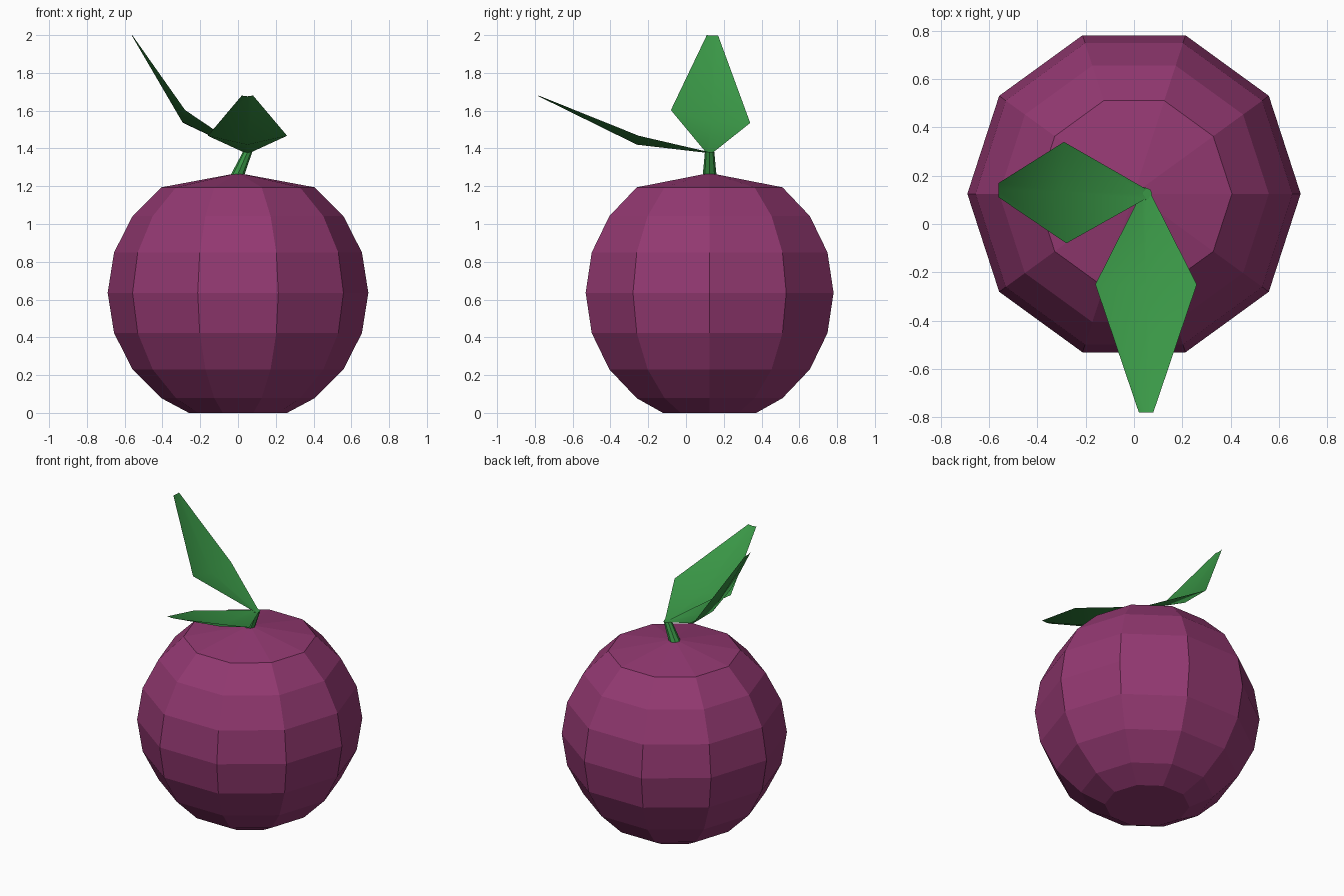
import bpy, math
from mathutils import Vector

if "Cube" in bpy.data.objects:
    bpy.data.objects.remove(bpy.data.objects["Cube"])


def material(name, rgb):
    m = bpy.data.materials.new(name)
    m.diffuse_color = (*rgb, 1)
    m.use_nodes = True
    m.node_tree.nodes["Principled BSDF"].inputs["Base Color"].default_value = m.diffuse_color
    return m


PURPLE = material("plum_skin", (0.29, 0.04, 0.165))
GREEN = material("leaf_green", (0.042, 0.31, 0.062))
CY = 0.125  # y of the fruit axis


def make(name, verts, faces, mat, smooth=False):
    me = bpy.data.meshes.new(name)
    me.from_pydata([tuple(v) for v in verts], [], faces)
    me.materials.append(mat)
    me.update()
    for p in me.polygons:
        p.use_smooth = smooth
    ob = bpy.data.objects.new(name, me)
    bpy.context.collection.objects.link(ob)
    return ob


def rings(name, levels, n, mat, apex=None):
    """Stack of n-sided rings (x, y, z, radius), closed below, capped or pointed above."""
    verts, faces = [], [list(range(n))[::-1]]
    for x, y, z, r in levels:
        verts += [(x + r * math.cos(math.tau * i / n), y + r * math.sin(math.tau * i / n), z)
                  for i in range(n)]
    for k in range(len(levels) - 1):
        for i in range(n):
            j = (i + 1) % n
            faces.append((k * n + i, k * n + j, (k + 1) * n + j, (k + 1) * n + i))
    top = (len(levels) - 1) * n
    if apex:
        verts.append(apex)
        faces += [(top + i, top + (i + 1) % n, len(verts) - 1) for i in range(n)]
    else:
        faces.append(list(range(top, top + n)))
    return make(name, verts, faces, mat)


# Fruit: ten-sided faceted ball with flat base and shallow cone top
R, CZ = 0.69, 0.636
levels = [(0, CY, 0, 0.26)]
for a in range(-54, 55, 18):
    t = math.radians(a)
    levels.append((0, CY, CZ + R * math.sin(t), R * math.cos(t)))
rings("fruit", levels, 10, PURPLE, apex=(0, CY, 1.27))

# Stem: short leaning taper
rings("stem", [(-0.02, CY, 1.22, 0.04), (0.05, CY, 1.38, 0.025)], 8, GREEN)


def leaf(name, rows):
    """Leaf of three rows (left, midrib, right), folded along the midrib."""
    verts = [Vector(p) for row in rows for p in row]
    faces = [(k * 3 + i, k * 3 + i + 1, k * 3 + i + 4, k * 3 + i + 3)
             for k in range(2) for i in range(2)]
    ob = make(name, verts, faces, GREEN, smooth=True)
    if sum(p.normal.z for p in ob.data.polygons) < 0:
        ob.data.flip_normals()
    return ob


# Leaf reaching to the front
leaf("front_leaf", [
    [(0.03, CY, 1.38), (0.05, CY, 1.375), (0.07, CY, 1.38)],
    [(-0.16, -0.25, 1.467), (0.05, -0.26, 1.42), (0.26, -0.25, 1.467)],
    [(0.02, -0.78, 1.68), (0.05, -0.78, 1.676), (0.08, -0.78, 1.68)],
])

# Leaf rising to the left
leaf("left_leaf", [
    [(0.05, 0.105, 1.38), (0.047, CY, 1.375), (0.05, 0.145, 1.38)],
    [(-0.28, -0.08, 1.603), (-0.295, 0.135, 1.54), (-0.29, 0.34, 1.535)],
    [(-0.56, 0.11, 2.0), (-0.562, 0.14, 1.997), (-0.56, 0.17, 1.998)],
])
